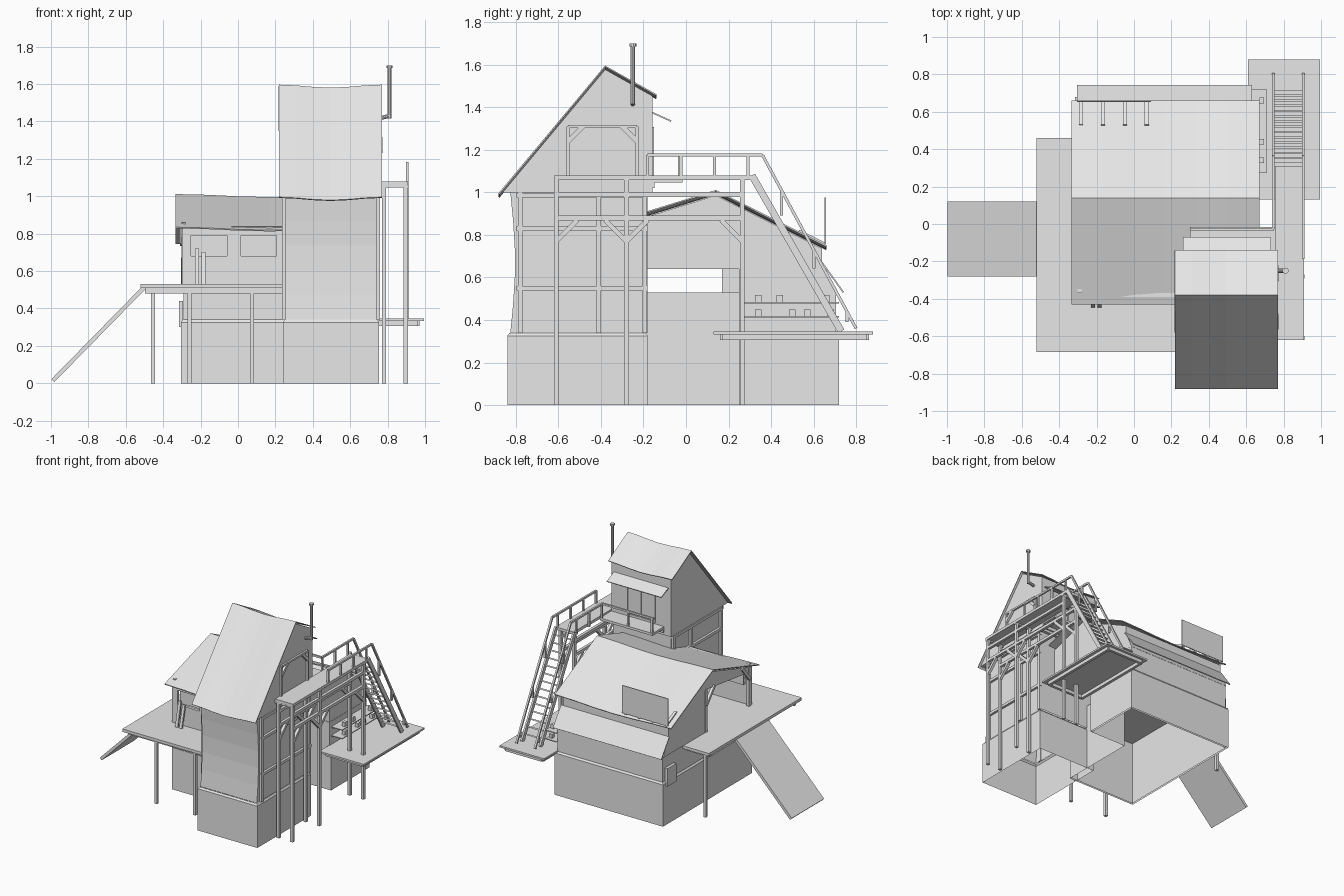
import bpy, bmesh, math
from mathutils import Vector

cube = bpy.data.objects.get("Cube")
if cube:
    bpy.data.objects.remove(cube)

colour = (0.8, 0.8, 0.8, 1)
grey = bpy.data.materials.new("plain_grey")
grey.use_nodes = True
grey.diffuse_color = colour
grey.node_tree.nodes["Principled BSDF"].inputs["Base Color"].default_value = colour

# Shared levels and wall lines
thin, thick = 0.014, 0.022
stone, deck, walk, rail = 0.34, 0.53, 1.08, 1.175
house_left, house_right, house_front, house_back = -0.305, 0.63, -0.38, 0.72
house_ridge, house_crest, room, recess = 0.14, 1.0, 0.25, 0.3
tower_left, tower_right, tower_front, tower_back = 0.24, 0.755, -0.84, -0.18
tower_ridge, tower_crest, storey = -0.38, 1.585, 1.0
trestle_in, trestle_out = 0.78, 0.897
stair_in = 0.745


def house_roof_z(y):
    slope = 0.31 if y < house_ridge else 0.5
    return house_crest - slope * abs(y - house_ridge)


def tower_roof_z(y):
    slope = 1.2 if y < tower_ridge else 0.56
    return tower_crest - slope * abs(y - tower_ridge)


def finish(name, bm):
    bmesh.ops.recalc_face_normals(bm, faces=bm.faces)
    mesh = bpy.data.meshes.new(name)
    bm.to_mesh(mesh)
    bm.free()
    mesh.materials.append(grey)
    ob = bpy.data.objects.new(name, mesh)
    bpy.context.collection.objects.link(ob)
    return ob


def box(name, x, y, z):
    """Box from (low, high) ranges."""
    bm = bmesh.new()
    bmesh.ops.create_cube(bm, size=1)
    for v in bm.verts:
        v.co = [low if c < 0 else high for (low, high), c in zip((x, y, z), v.co)]
    return finish(name, bm)


def shell(name, corners, high, rim):
    """Walls around a footprint, open above and below, with a chamfered rim."""
    bm = bmesh.new()
    base = [bm.verts.new((x, y, 0)) for x, y in corners]
    crown = [bm.verts.new((x, y, high - rim)) for x, y in corners]
    for i in range(len(corners)):
        bm.faces.new((base[i - 1], base[i], crown[i], crown[i - 1]))
    cap = bm.faces.new(crown)
    bm.normal_update()
    bmesh.ops.inset_region(bm, faces=[cap], thickness=rim, depth=rim)
    bmesh.ops.delete(bm, geom=[cap], context='FACES')
    return finish(name, bm)


def around(centre, width=thick):
    return centre - width / 2, centre + width / 2


def beam(name, start, end, width=thin, height=None, sides=4):
    """Straight timber or pipe between two points."""
    start, end = Vector(start), Vector(end)
    along = end - start
    radius = width / 2 if sides > 4 else width / math.sqrt(2)
    bm = bmesh.new()
    bmesh.ops.create_cone(bm, cap_ends=True, segments=sides, radius1=radius,
                          radius2=radius, depth=along.length)
    along.normalize()
    side = along.cross(Vector((0, 0, 1)))
    side = side.normalized() if side.length > thin else Vector((1, 0, 0))
    up = side.cross(along)
    squash = (height or width) / width
    half = math.sqrt(0.5)
    for v in bm.verts:
        across, rise = (v.co.x - v.co.y) * half, (v.co.x + v.co.y) * half
        v.co = (start + end) / 2 + side * across + up * rise * squash + along * v.co.z
    return finish(name, bm)


def post(name, x, y, low, high, width=thick):
    return beam(name, (x, y, low), (x, y, high), width)


def prism(name, profile, left, right, open_below=False):
    """Side profile (y, z) swept along x."""
    bm = bmesh.new()
    face = bm.faces.new([bm.verts.new((left, y, z)) for y, z in profile])
    made = bmesh.ops.extrude_face_region(bm, geom=[face])["geom"]
    moved = [g for g in made if isinstance(g, bmesh.types.BMVert)]
    bmesh.ops.translate(bm, vec=(right - left, 0, 0), verts=moved)
    if open_below:
        floor = min(z for y, z in profile) + thin / 9
        under = [f for f in bm.faces if all(v.co.z < floor for v in f.verts)]
        bmesh.ops.delete(bm, geom=under, context='FACES')
    return finish(name, bm)


def sheet(name, profile, left, right, wave=0.008, steps=6, depth=thin / 2):
    """Slightly sagging sheet following a side profile."""
    bm = bmesh.new()
    rows = []
    for i in range(steps + 1):
        t = i / steps
        sag = wave * math.cos(t * math.tau)
        rows.append([bm.verts.new((left + (right - left) * t, y, z + sag)) for y, z in profile])
    for row, following in zip(rows, rows[1:]):
        for j in range(len(profile) - 1):
            bm.faces.new((row[j], following[j], following[j + 1], row[j + 1]))
    ob = finish(name, bm)
    if depth:
        solid = ob.modifiers.new("thickness", 'SOLIDIFY')
        solid.thickness = depth
        solid.offset = 0


def house_plan(inset, proud):
    """Stepped footprint of the house with a recess beside the tower."""
    left, right = house_left + inset, house_right - inset
    front, back = house_front + inset, house_back - inset
    corner_x, corner_y = recess + proud, room - proud
    return [(left, front), (corner_x, front), (corner_x, corner_y), (right, corner_y), (right, back), (left, back)]


# Stone bases and lower house walls
shell("tower_base", [(tower_left, tower_front), (tower_right, tower_front),
                     (tower_right, tower_back), (tower_left, tower_back)], stone, thin)
shell("house_base", house_plan(0, 0), stone, thin)
shell("house_lower_wall", house_plan(thin, thin / 9), deck, thin / 9)

# House walls around the open room
inner_left, inner_right = house_left + thin / 2, house_right - thin
flap_top = (0.64, 0.67)
prism("house_back_room", [(room, deck), (room, house_roof_z(room) - thin), (flap_top[0], house_roof_z(flap_top[0]) - thin),
                          flap_top, (house_back - thin, deck)], inner_left, inner_right, open_below=True)
gable_top = [(y, house_roof_z(y) - thin) for y in (house_front, house_ridge, room)]
for side, x, front_sill, back_sill in (("left", inner_left, 0.79, 0.87), ("right", inner_right - thick, 0.64, 0.64)):
    prism(side + "_gable", [(house_front, front_sill)] + gable_top + [(room, back_sill)], x, x + thick)
jamb = 0.18
box("left_wall_side", (inner_left, inner_left + thick), (jamb, room), (deck, house_roof_z(room)))
for y, lean in ((house_front + thick, 0.1), (jamb, -0.1)):
    post("gable_post", inner_left + thin / 2, y, deck, house_roof_z(house_front) + thick)
    beam("gable_brace", (inner_left, y, 0.74), (inner_left, y + lean, 0.86), thick)

# Front wall with two recessed windows
sill, head = 0.68, 0.79
windows = [around(x, 0.19) for x in (-0.155, 0.11)]
edges = [inner_left] + [edge for window in windows for edge in window] + [tower_left]
box("front_wall_low", (inner_left, tower_left), around(house_front), (deck, sill))
box("front_wall_high", (inner_left, tower_left), around(house_front), (head, house_roof_z(house_front)))
for left, right in zip(edges[::2], edges[1::2]):
    box("front_wall_pier", (left, right), around(house_front), (sill, head))
for window in windows:
    box("front_window", window, around(house_front + thick, thin / 2), (sill, head))
for x, height in ((-0.22, 0.72), (-0.185, 0.7)):
    beam("leaning_plank", (x, -0.44, deck), (x, -0.4, height), thick, thin)

# House roof, back flap and sign board
sheet("house_roof", [(y, house_roof_z(y)) for y in (-0.43, house_ridge, 0.66)], house_left - thick * 1.3, 0.67)
sheet("back_flap", [flap_top, (0.74, deck)], house_left, house_right, wave=0)
sign_y, sign_low = 0.655, 0.76
box("sign_board", (house_left, 0.09), around(sign_y, thin / 2), (sign_low, 0.975))
for i in range(4):
    x = house_left + thick + i * 0.117
    ends = [(x, y, house_roof_z(y) + thin) for y in (deck, sign_y)]
    beam("sign_strut", *ends, thick, thin)
box("wall_board", around(house_left, thick), (0.57, 0.68), (0.3, 0.44))

# Wooden deck, posts and ramp
deck_left, deck_front, deck_back = -0.52, -0.685, 0.46
boards = (deck - thick, deck)
box("deck", (deck_left, tower_left), (deck_front, room), boards)
box("deck_corner", (deck_left, house_left + thin), (room, deck_back), boards)
for y, right in ((deck_front, tower_left), (deck_back, house_left)):
    inset = math.copysign(0.05, y)
    box("deck_joist", (deck_left + thick, right), around(y - inset), (0.48, deck - thick))
for x, y in ((-0.455, deck_back - 0.05), (-0.26, deck_front + 0.05), (0.075, deck_front + 0.05)):
    post("deck_post", x, y, 0, deck - thick)
beam("ramp", (-0.99, -0.08, thin), (deck_left + thick, -0.08, deck - thin), 0.4, thick)

# Tower body with a pinched front, gable storey and roof
pinch = []
for i in range(6):
    t = i / 5
    pinch.append((tower_front + thin + thick * math.sin(t * math.pi), stone + (storey - stone) * t))
prism("tower_body", pinch + [(tower_back, storey), (tower_back, stone)], tower_left + thin, tower_right - thin, open_below=True)
upper_front, upper_back = tower_front - thick, tower_back + thick
gable_line = [(y, tower_roof_z(y) - thin / 2) for y in (upper_front, tower_ridge, upper_back)]
prism("tower_gable", gable_line + [(upper_back, storey), (upper_front, storey)], tower_left, tower_right)
sheet("tower_roof", [(y, tower_roof_z(y)) for y in (-0.88, tower_ridge, -0.14)], tower_left - thick, tower_right + thin)
sheet("awning", [(upper_back, 1.375), (-0.07, 1.335)], tower_left + thick, tower_right - thick, wave=0)

# Timber framing on both tower sides
for x in (tower_left + thin / 2, tower_right - thin / 2):
    for y in (-0.78, -0.41, tower_back - thin):
        post("frame_post", x, y, stone, storey)
    for z in (0.55, 0.83, storey - thin):
        box("frame_rail", around(x), (tower_front + thick * 2, tower_back), around(z))

# Side door frame with corner braces
door_front, door_back, door_top, door_x = -0.555, -0.23, 1.31, tower_right + thin / 2
for y, lean in ((door_front, 0.07), (door_back, -0.07)):
    post("door_post", door_x, y, walk, door_top, thin)
    beam("door_brace", (door_x, y, door_top - 0.07), (door_x, y + lean, door_top), thick)
beam("door_head", (door_x, door_front, door_top), (door_x, door_back, door_top))

# Rear window frame
window_left, window_right, window_top = 0.38, 0.62, 1.3
for x in (window_left, (window_left + window_right) / 2, window_right):
    post("rear_window_post", x, upper_back, walk, window_top, thin)
for z in (walk, window_top):
    beam("rear_window_rail", (window_left, upper_back, z), (window_right, upper_back, z))

# Chimney pipe
flue_x, flue_y, flue_low, flue_top = 0.81, -0.25, 1.43, 1.7
beam("chimney_elbow", (tower_right, flue_y, flue_low - thin), (flue_x, flue_y, flue_low), thick, sides=10)
beam("chimney_pipe", (flue_x, flue_y, flue_low - thin), (flue_x, flue_y, flue_top), thick, sides=10)
beam("chimney_cap", (flue_x, flue_y, flue_top - thin), (flue_x, flue_y, flue_top), thick * 1.5, sides=10)

# High walkway on a braced trestle, with a balcony behind the tower
stair_top, balcony_left, balcony_back = 0.31, 0.3, -0.03
box("walkway_floor", (tower_right, 0.91), (-0.62, stair_top), (walk - thick, walk))
box("balcony_floor", (balcony_left, tower_right), (upper_back, balcony_back + thin), (walk - thick * 1.5, walk - thin))
box("balcony_edge", (balcony_left, tower_right), around(upper_back), (walk - 0.06, walk - thick))
trestle_rows = (-0.61, -0.28, 0.265)
first, last = trestle_rows[0], trestle_rows[-1]
for x in (trestle_in, trestle_out):
    for y in trestle_rows:
        post("trestle_post", x, y, 0, walk - thick)
        for lean in (-0.1, 0.1):
            if first < y + lean < last:
                beam("trestle_brace", (x, y, 0.77), (x, y + lean, 0.87), thick)
    for z in (0.88, 0.99):
        beam("trestle_beam", (x, first, z), (x, last, z), thick)
for y in trestle_rows:
    box("cross_beam", (tower_right, trestle_out + thin), around(y), (walk - thick * 1.5, walk - thick))

# Low landing on a joist frame
landing = 0.347
frame_x, frame_y, frame_z = (0.645, 0.96), (0.17, 0.85), (landing - 0.04, landing - thin)
box("landing", (0.61, 0.995), (0.13, 0.88), (landing - thin, landing))
for x in frame_x:
    box("landing_joist", around(x), frame_y, frame_z)
for y in frame_y:
    box("landing_end_joist", frame_x, around(y), frame_z)

# Stairs with stringers, treads and sloping rails
top, foot = Vector((0, stair_top, walk)), Vector((0, 0.73, landing))
rail_top, rail_foot = Vector((0, stair_top + 0.05, rail)), Vector((0, 0.8, 0.36))
stair_out = trestle_out + thin / 2
for x in (stair_in, stair_out):
    side = Vector((x, 0, 0))
    beam("stringer", top + side, foot + side, thin, thick * 1.5)
    beam("stair_rail", rail_top + side, rail_foot + side, thin)
    for t in (0.2, 0.55, 0.9):
        hold = rail_top.lerp(rail_foot, t) + side
        beam("stair_rail_post", hold, hold - Vector((0, 0, 0.14 - t / 10)))
treads = 15
for i in range(1, treads):
    step = top.lerp(foot, i / treads)
    sheet("tread", [(y, step.z) for y in around(step.y)], stair_in, stair_out, wave=0, steps=1, depth=0)

# Level handrails
beam("walkway_rail", (stair_out, tower_back, rail), (stair_out, rail_top.y, rail))
beam("inner_rail", (stair_in, balcony_back, rail), (stair_in, rail_top.y, rail))
beam("balcony_rail", (balcony_left, balcony_back, rail), (stair_in, balcony_back, rail))
for i in range(4):
    y = tower_back + i * 0.157
    post("walkway_rail_post", stair_out, y, walk, rail, thin)
    if i:
        post("inner_rail_post", stair_in, y, walk - thick, rail, thin)
for x in (balcony_left + thin, 0.52):
    post("balcony_rail_post", x, balcony_back, walk - thick, rail, thin)

# Shelves with small pots on the house side
shelf_out = house_right + 0.08
for z, spots in ((0.415, (0.34, 0.5, 0.57, 0.68)), (0.482, (0.34, 0.44, 0.66))):
    box("shelf", (inner_right, shelf_out), (room + thick, house_back), around(z, thin / 2))
    for y in spots:
        box("pot", (shelf_out - 0.04, shelf_out - thin), around(y, 0.03), (z, z + 0.035))
